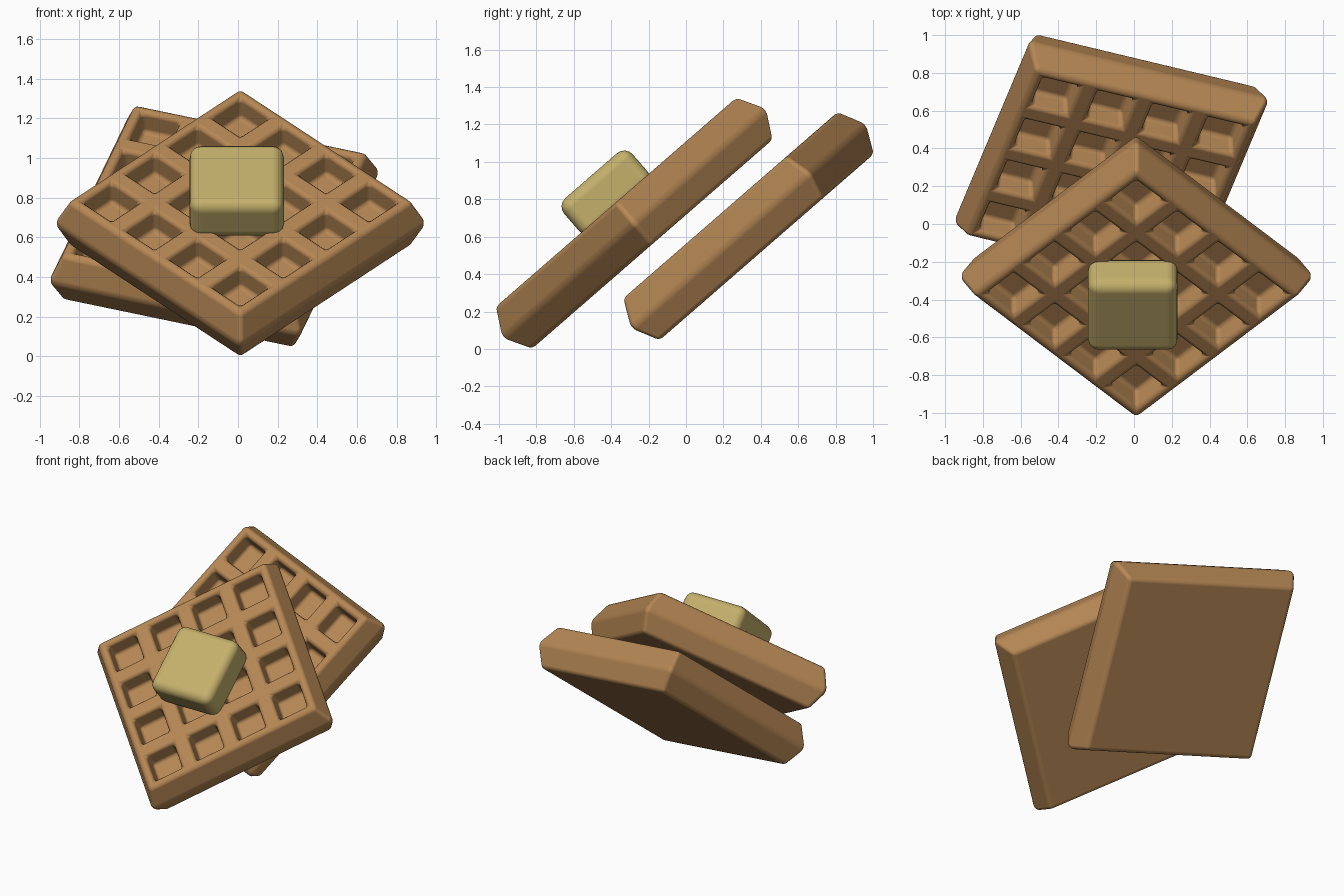
import bpy, bmesh, math
from mathutils import Matrix, Vector

if "Cube" in bpy.data.objects:
    bpy.data.objects.remove(bpy.data.objects["Cube"])

TILT = Matrix.Rotation(math.radians(41), 4, 'X')


def material(name, color):
    m = bpy.data.materials.new(name)
    m.diffuse_color = (*color, 1)
    m.use_nodes = True
    m.node_tree.nodes["Principled BSDF"].inputs["Base Color"].default_value = m.diffuse_color
    return m


def add_part(name, bm, mat, center, spin, bevel, segments):
    """center is (across, up the slope, above the slope) in the tilted frame"""
    bmesh.ops.recalc_face_normals(bm, faces=bm.faces)
    mesh = bpy.data.meshes.new(name)
    bm.to_mesh(mesh)
    bm.free()
    mesh.materials.append(mat)
    mesh.shade_smooth()
    ob = bpy.data.objects.new(name, mesh)
    bpy.context.collection.objects.link(ob)
    ob.matrix_world = (TILT @ Matrix.Translation(Vector(center))
                       @ Matrix.Rotation(math.radians(spin), 4, 'Z'))
    mod = ob.modifiers.new("rounding", 'BEVEL')
    mod.width = bevel
    mod.segments = segments
    mod.limit_method = 'ANGLE'
    mod.angle_limit = math.radians(30)
    mod.harden_normals = True
    return ob


def waffle(name, mat, center, spin):
    rim, middle, half_h = 0.61, 0.668, 0.148
    pitch, pocket, depth = 0.306, 0.205, 0.12
    lines = [-rim]
    for i in range(4):
        c = (i - 1.5) * pitch
        lines += [c - pocket / 2, c + pocket / 2]
    lines.append(rim)
    n = len(lines)
    bm = bmesh.new()
    # Top surface laid out as pockets and ribs
    grid = [[bm.verts.new((x, y, half_h)) for x in lines] for y in lines]
    pockets = []
    for j in range(n - 1):
        for i in range(n - 1):
            f = bm.faces.new((grid[j][i], grid[j][i + 1],
                              grid[j + 1][i + 1], grid[j + 1][i]))
            if i % 2 and j % 2:
                pockets.append(f)
    bm.normal_update()
    # Outer wall: flares out to a ridge at mid height, then back in
    edges = [e for e in bm.edges if e.is_boundary]
    for scale, z in ((middle / rim, 0), (rim / middle, -half_h)):
        geom = bmesh.ops.extrude_edge_only(bm, edges=edges)["geom"]
        edges = [g for g in geom if isinstance(g, bmesh.types.BMEdge)]
        for v in (g for g in geom if isinstance(g, bmesh.types.BMVert)):
            v.co = (v.co.x * scale, v.co.y * scale, z)
    # Plain flat underside
    bmesh.ops.contextual_create(bm, geom=edges)
    # Sunken pockets
    bmesh.ops.inset_individual(bm, faces=pockets, thickness=0.012, depth=-depth)
    return add_part(name, bm, mat, center, spin, 0.024, 3)


brown = material("baked_brown", (0.47, 0.245, 0.09))
yellow = material("butter_yellow", (0.56, 0.44, 0.15))

waffle("front_waffle", brown, (0.012, 0.232, 0.689), 45)
waffle("back_waffle", brown, (-0.12, 0.683, 0.276), -17.6)

# Butter pat resting on the front waffle
bm = bmesh.new()
bmesh.ops.create_cube(bm, size=1)
bmesh.ops.scale(bm, vec=(0.475, 0.485, 0.24), verts=bm.verts)
add_part("butter", bm, yellow, (-0.006, 0.225, 0.912), 0, 0.06, 4)
